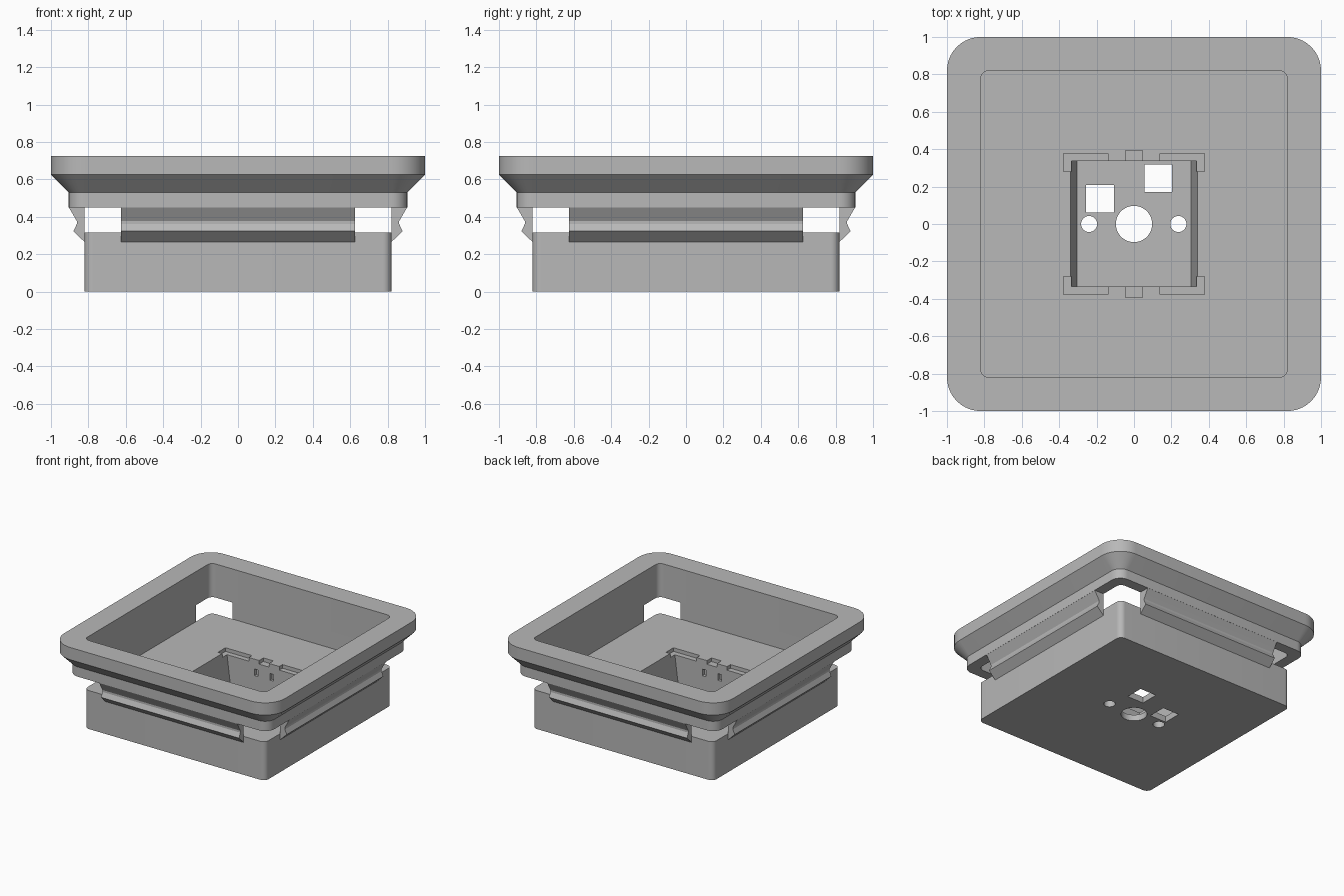
import bpy, bmesh
from math import sin, cos, pi, radians

if "Cube" in bpy.data.objects:
    bpy.data.objects.remove(bpy.data.objects["Cube"])

grey = bpy.data.materials.new("plain grey")
grey.use_nodes = True
COLOR = (0.48, 0.48, 0.48, 1)
grey.diffuse_color = COLOR
grey.node_tree.nodes["Principled BSDF"].inputs["Base Color"].default_value = COLOR


def rounded_square(half, radius, z, steps=10):
    """Ring of points around a square with rounded corners."""
    pts = []
    for k, (sx, sy) in enumerate([(1, 1), (-1, 1), (-1, -1), (1, -1)]):
        for i in range(steps + 1):
            a = k * pi / 2 + i / steps * pi / 2
            pts.append((sx * (half - radius) + radius * cos(a),
                        sy * (half - radius) + radius * sin(a), z))
    return pts


def loft(name, rings, closed=False):
    """Skin a list of equal rings; close it into a loop or cap both ends."""
    bm = bmesh.new()
    loops = [[bm.verts.new(p) for p in ring] for ring in rings]
    n = len(loops[0])
    pairs = list(zip(loops, loops[1:]))
    if closed:
        pairs.append((loops[-1], loops[0]))
    else:
        bm.faces.new(loops[0])
        bm.faces.new(loops[-1])
    for a, b in pairs:
        for i in range(n):
            j = (i + 1) % n
            bm.faces.new((a[i], a[j], b[j], b[i]))
    bmesh.ops.recalc_face_normals(bm, faces=bm.faces)
    mesh = bpy.data.meshes.new(name)
    bm.to_mesh(mesh)
    bm.free()
    obj = bpy.data.objects.new(name, mesh)
    bpy.context.collection.objects.link(obj)
    mesh.materials.append(grey)
    return obj


def rect(x0, x1, y0, y1, z):
    return [(x0, y0, z), (x1, y0, z), (x1, y1, z), (x0, y1, z)]


def box(x0, x1, y0, y1, z0, z1):
    return loft("cutter", [rect(x0, x1, y0, y1, z) for z in (z0, z1)])


def cylinder(x, r):
    return loft("cutter", [[(x + r * cos(i * pi / 20), r * sin(i * pi / 20), z)
                            for i in range(40)] for z in (-0.1, 0.15)])


def cut(obj, cutter):
    cutter.hide_render = True
    mod = obj.modifiers.new("cut", "BOOLEAN")
    mod.operation = "DIFFERENCE"
    mod.solver = "EXACT"
    mod.object = cutter
    bpy.context.view_layer.objects.active = obj
    bpy.ops.object.modifier_apply(modifier=mod.name)
    bpy.data.objects.remove(cutter)


def smooth(obj):
    bpy.ops.object.select_all(action="DESELECT")
    obj.select_set(True)
    bpy.context.view_layer.objects.active = obj
    bpy.ops.object.shade_smooth_by_angle(angle=radians(25))


INNER = 0.82
FLOOR = 0.315

# Solid base block
base = loft("base_block", [rounded_square(INNER, 0.045, z) for z in (0, FLOOR)])

# Central pocket with two sloping sides
cut(base, loft("cutter", [rect(-0.305, 0.305, -0.335, 0.337, 0.05),
                          rect(-0.345, 0.345, -0.335, 0.337, 0.36)]))

# Shallow recesses at the pocket corners and middle tabs, wall slots
for s in (-1, 1):
    for t in (-1, 1):
        xs = sorted((s * 0.138, s * 0.378))
        ys = sorted((t * 0.28, t * 0.378))
        cut(base, box(*xs, *ys, FLOOR - 0.03, 0.4))
        ys = sorted((t * 0.3, t * 0.36))
        cut(base, box(s * 0.07 - 0.016, s * 0.07 + 0.016, *ys, 0.18, 0.235))
    ys = sorted((s * 0.3, s * 0.393))
    cut(base, box(-0.045, 0.045, *ys, FLOOR - 0.03, 0.4))

# Holes through the pocket bottom
for x, r in ((0, 0.097), (-0.24, 0.043), (0.237, 0.043)):
    cut(base, cylinder(x, r))
for x, y in ((-0.182, 0.135), (0.13, 0.245)):
    cut(base, box(x - 0.074, x + 0.074, y - 0.074, y + 0.074, -0.1, 0.15))
smooth(base)

# Upper frame: neck, flare and rounded rim
frame = loft("upper_frame", [rounded_square(*ring) for ring in (
    (INNER, 0.045, 0.45), (0.905, 0.085, 0.45), (0.905, 0.085, 0.53),
    (1, 0.18, 0.625), (1, 0.18, 0.725), (INNER, 0.045, 0.725))], closed=True)
smooth(frame)

# Grooved connecting walls on the four sides
profile = [(INNER, 0.265), (0.88, 0.323), (0.862, 0.361), (0.862, 0.377),
           (0.878, 0.405), (0.904, 0.45), (INNER, 0.45)]
for k, side in enumerate(("left", "back", "right", "front")):
    wall = loft(side + "_grooved_wall",
                [[(d, w, z) for d, z in profile] for w in (-0.625, 0.625)])
    wall.rotation_euler.z = k * pi / 2
